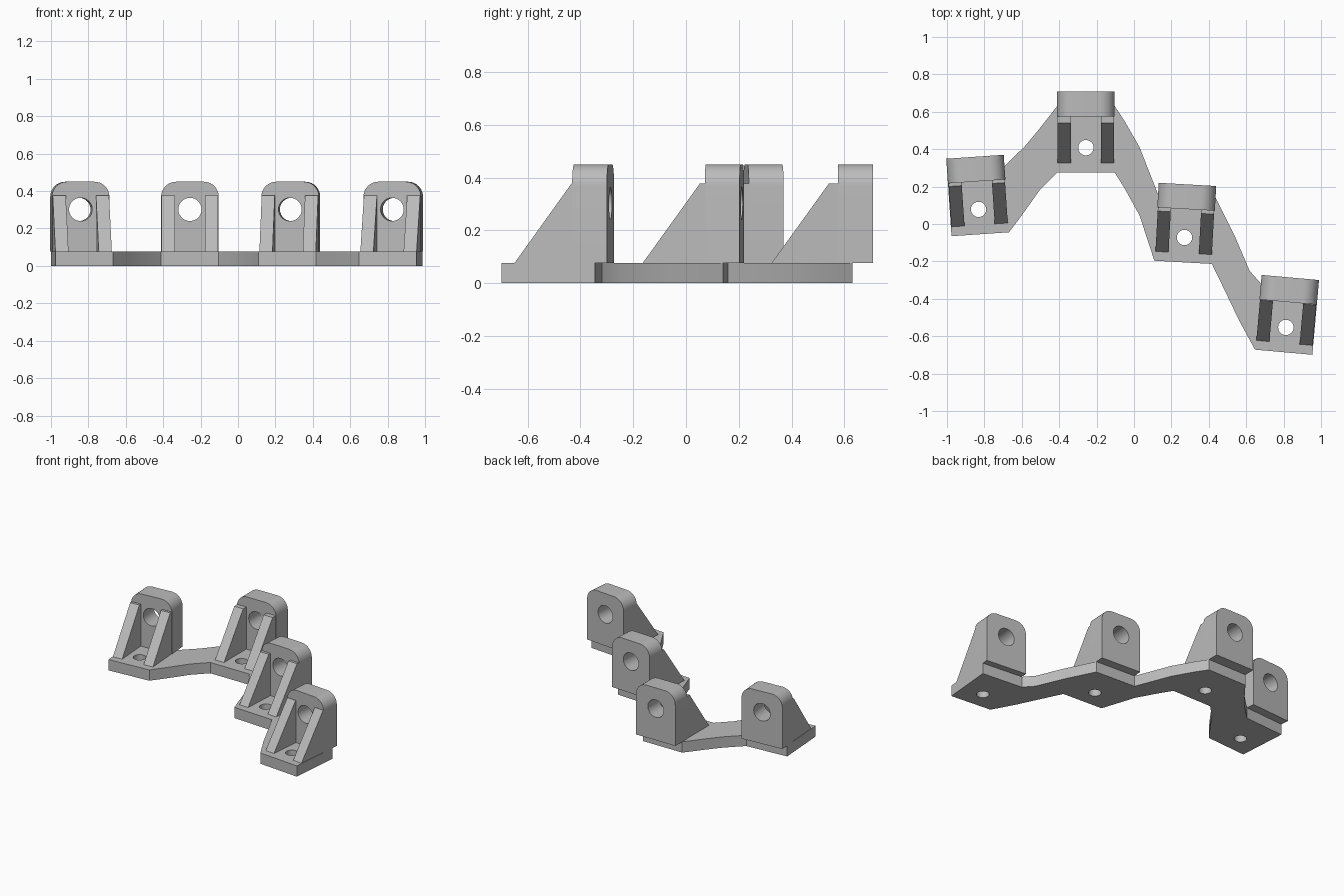
import bpy, bmesh, math
from mathutils import Matrix, Vector

cube = bpy.data.objects.get("Cube")
if cube:
    bpy.data.objects.remove(cube)

grey = bpy.data.materials.new("light grey")
grey.use_nodes = True
grey.diffuse_color = (0.5, 0.5, 0.5, 1)
grey.node_tree.nodes["Principled BSDF"].inputs["Base Color"].default_value = (0.5, 0.5, 0.5, 1)

HALF = 0.154        # half width of each bracket
BASE_Z = 0.077      # base thickness
FRONT, BACK = -0.133, 0.222

# Each bracket: bolt hole x, y, turn in degrees, back of upright from the hole
brackets = [(-0.831, 0.078, 3.9, 0.282), (-0.257, 0.408, 0, 0.30),
            (0.27, -0.072, -3.2, 0.284), (0.812, -0.553, -5.1, 0.268)]
# Bends in the links between brackets, rear edge and front edge
rear_bends = [[(-0.585, 0.414), (-0.505, 0.51)], [(-0.05, 0.55), (0.03, 0.41)],
              [(0.537, -0.06), (0.618, -0.25)]]
front_bends = [[(-0.585, 0.067), (-0.505, 0.18)], [(-0.05, 0.19), (0.03, 0.045)],
               [(0.473, -0.33), (0.564, -0.52)]]


def prism(name, points, direction):
    """Extrude a closed outline along a direction."""
    bm = bmesh.new()
    face = bm.faces.new([bm.verts.new(p) for p in points])
    grown = bmesh.ops.extrude_face_region(bm, geom=[face])["geom"]
    moved = [v for v in grown if isinstance(v, bmesh.types.BMVert)]
    bmesh.ops.translate(bm, verts=moved, vec=direction)
    bmesh.ops.recalc_face_normals(bm, faces=bm.faces)
    mesh = bpy.data.meshes.new(name)
    bm.to_mesh(mesh)
    bm.free()
    obj = bpy.data.objects.new(name, mesh)
    mesh.materials.append(grey)
    bpy.context.collection.objects.link(obj)
    return obj


def activate(obj):
    bpy.ops.object.select_all(action='DESELECT')
    obj.select_set(True)
    bpy.context.view_layer.objects.active = obj


def drill(obj, radius, matrix):
    """Cut a round hole along the local z of the matrix."""
    ring = [(radius * math.cos(a), radius * math.sin(a), -0.5)
            for a in (math.tau * i / 40 for i in range(40))]
    cutter = prism("hole_cutter", ring, (0, 0, 1))
    cutter.matrix_world = matrix
    cutter.hide_render = True
    mod = obj.modifiers.new("hole", 'BOOLEAN')
    mod.operation, mod.solver, mod.object = 'DIFFERENCE', 'EXACT', cutter
    activate(obj)
    bpy.ops.object.modifier_apply(modifier=mod.name)
    bpy.data.objects.remove(cutter)


def smooth(obj):
    activate(obj)
    bpy.ops.object.shade_smooth_by_angle(angle=math.radians(25))


places = [Matrix.Translation((x, y, 0)) @ Matrix.Rotation(math.radians(turn), 4, 'Z')
          for x, y, turn, _ in brackets]

# Base: one outline running along the rear edge and back along the front
rear, front = [], []
for i, place in enumerate(places):
    rear += [place @ Vector((s * HALF, BACK, 0)) for s in (-1, 1)]
    front += [place @ Vector((s * HALF, FRONT, 0)) for s in (-1, 1)]
    if i < len(rear_bends):
        rear += [Vector((*p, 0)) for p in rear_bends[i]]
        front += [Vector((*p, 0)) for p in front_bends[i]]
base = prism("base", rear + front[::-1], (0, 0, BASE_Z))
for place in places:
    drill(base, 0.041, place)
smooth(base)

# Upright outline with rounded top corners
TOP, RADIUS, DEPTH = 0.45, 0.08, 0.132
outline = [(-HALF, 0, BASE_Z), (HALF, 0, BASE_Z)]
for side, start in ((1, 0), (-1, 90)):
    for step in range(11):
        a = math.radians(start + step * 9)
        outline.append((side * (HALF - RADIUS) + RADIUS * math.cos(a), 0,
                        TOP - RADIUS + RADIUS * math.sin(a)))

for n, (place, spec) in enumerate(zip(places, brackets), 1):
    back = spec[3]
    plate_front = back - DEPTH

    # Pierced upright
    upright = prism(f"upright_{n}", [(x, back, z) for x, _, z in outline], (0, -DEPTH, 0))
    drill(upright, 0.062, Matrix.Translation((0, back, 0.302)) @ Matrix.Rotation(math.pi / 2, 4, 'X'))
    upright.matrix_world = place
    smooth(upright)

    # Sloping ribs on both sides
    for side, label in ((1, "left"), (-1, "right")):
        profile = [(-0.083, BASE_Z), (plate_front, BASE_Z), (plate_front, 0.377),
                   (min(0.133, plate_front - 0.002), 0.377)]
        rib = prism(f"rib_{label}_{n}", [(side * 0.151, y, z) for y, z in profile],
                    (-side * 0.07, 0, 0))
        rib.matrix_world = place
